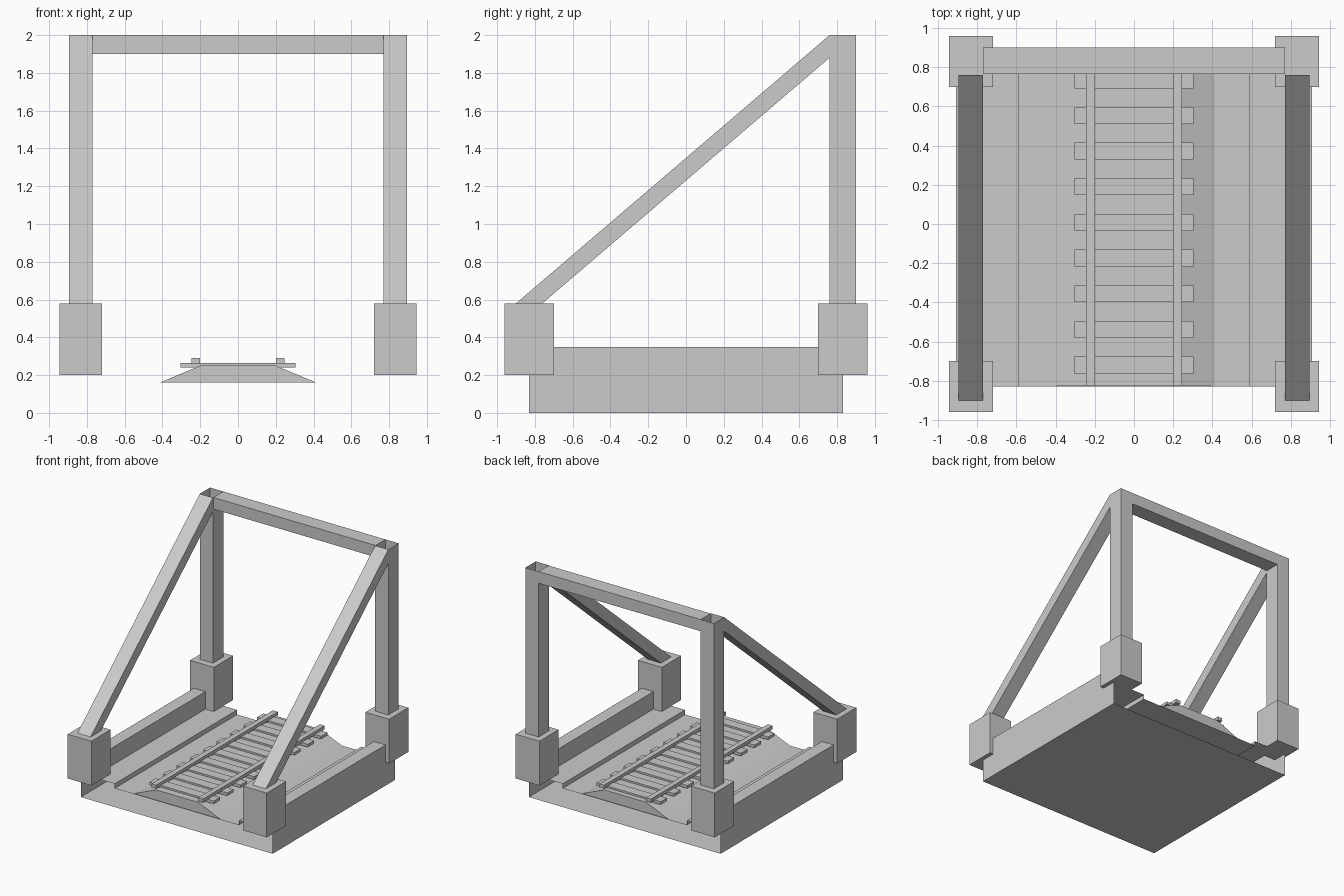
import bpy, bmesh

cube = bpy.data.objects.get("Cube")
if cube:
    bpy.data.objects.remove(cube, do_unlink=True)

grey = bpy.data.materials.new("plain_grey")
grey.use_nodes = True
grey.diffuse_color = (0.6, 0.6, 0.6, 1)
bsdf = next(n for n in grey.node_tree.nodes if n.type == 'BSDF_PRINCIPLED')
bsdf.inputs["Base Color"].default_value = (0.6, 0.6, 0.6, 1)


def prism(name, profile, axis, start, end, caps=True):
    """Sweep a closed profile along an axis: 'y' takes (x, z), 'x' takes (y, z), 'z' takes (x, y)."""
    place = {'x': lambda a, b, t: (t, a, b),
             'y': lambda a, b, t: (a, t, b),
             'z': lambda a, b, t: (a, b, t)}[axis]
    bm = bmesh.new()
    near = [bm.verts.new(place(a, b, start)) for a, b in profile]
    far = [bm.verts.new(place(a, b, end)) for a, b in profile]
    n = len(profile)
    for i in range(n):
        j = (i + 1) % n
        bm.faces.new((near[i], near[j], far[j], far[i]))
    if caps:
        bm.faces.new(near[::-1])
        bm.faces.new(far)
    bmesh.ops.recalc_face_normals(bm, faces=bm.faces)
    mesh = bpy.data.meshes.new(name)
    bm.to_mesh(mesh)
    bm.free()
    mesh.materials.append(grey)
    obj = bpy.data.objects.new(name, mesh)
    bpy.context.collection.objects.link(obj)
    return obj


def box(name, x, y, z, caps=True):
    corners = [(x[0], y[0]), (x[1], y[0]), (x[1], y[1]), (x[0], y[1])]
    return prism(name, corners, 'z', z[0], z[1], caps)


# Trough base: hollow shell, open at front and back
half = [(0.91, 0), (0.91, 0.35), (0.8, 0.35), (0.8, 0.2), (0.59, 0.2), (0.59, 0.16)]
prism("base", half + [(-x, z) for x, z in reversed(half)], 'y', -0.83, 0.83, caps=False)

# Track bed, sleepers and rails
prism("track_bed", [(-0.41, 0.162), (0.41, 0.162), (0.2, 0.25), (-0.2, 0.25)], 'y', -0.825, 0.825)
for i in range(9):
    y = -0.72 + i * 0.182
    box(f"sleeper_{i + 1}", (-0.305, 0.305), (y - 0.043, y + 0.043), (0.24, 0.265))

# Mirrored supports on each side
for side, s in (("left", 1), ("right", -1)):
    def span(a, b):
        return sorted((a * s, b * s))
    box(f"{side}_rail", span(0.2, 0.245), (-0.825, 0.825), (0.26, 0.29))
    box(f"{side}_front_footing", span(0.72, 0.945), (-0.96, -0.7), (0.2, 0.58))
    box(f"{side}_back_footing", span(0.72, 0.945), (0.7, 0.96), (0.2, 0.58))
    # Hollow post with an open top
    box(f"{side}_post", span(0.77, 0.895), (0.76, 0.9), (0.58, 2), caps=False)
    brace = [(-0.9, 0.58), (-0.76, 0.58), (0.76, 1.88), (0.76, 2)]
    prism(f"{side}_brace", brace, 'x', *span(0.77, 0.895))

# Beam joining the posts
box("top_beam", (-0.77, 0.77), (0.765, 0.9), (1.9, 2))
